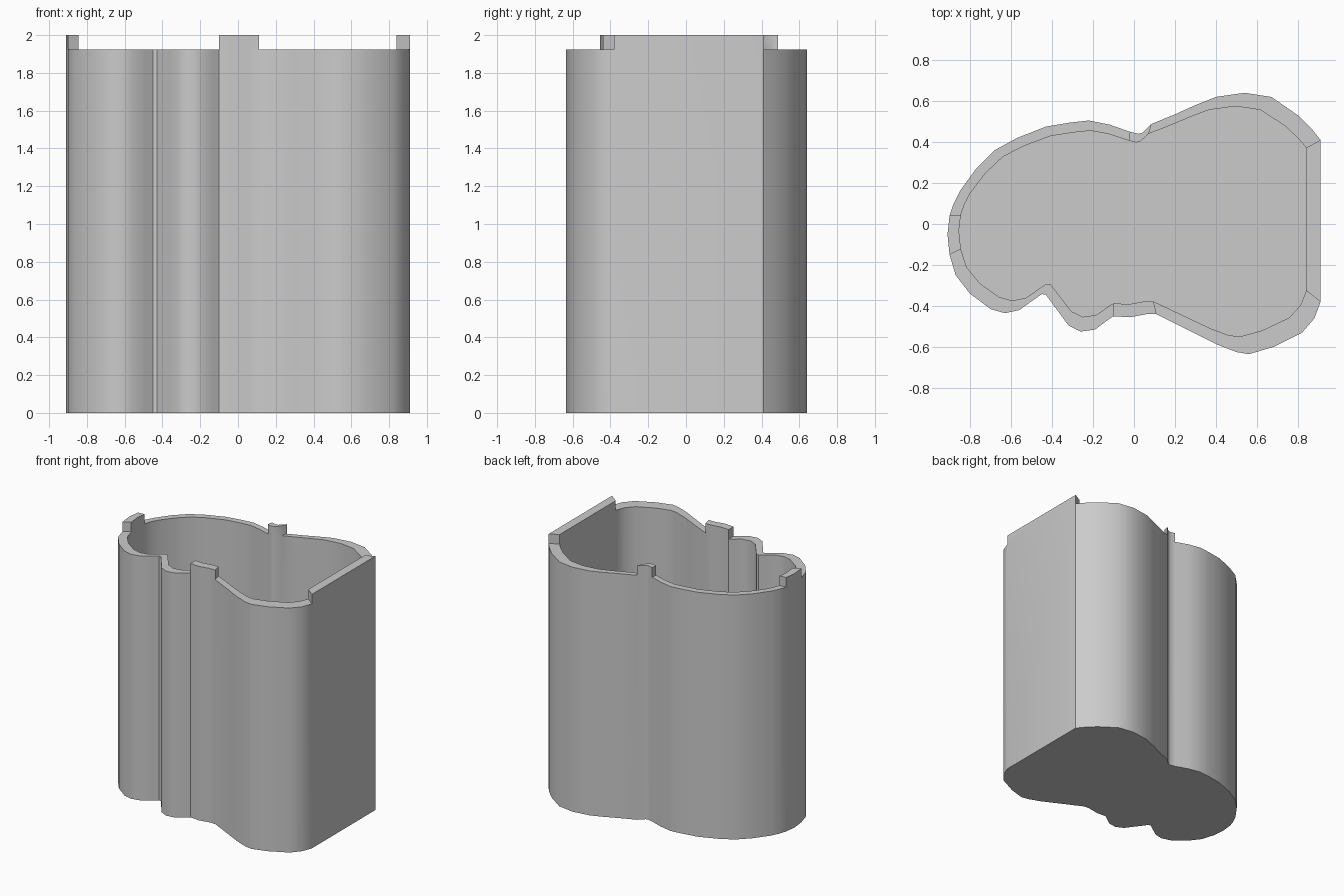
import bpy, bmesh, math
from mathutils import Vector

cube = bpy.data.objects.get("Cube")
if cube:
    bpy.data.objects.remove(cube, do_unlink=True)

RIM, TAB_TOP, FLOOR = 1.925, 2.0, 0.07

# Outline sections, counter-clockwise: (carries a raised tab, points)
SECTIONS = [
    (True, [(.91, -.38)]),                                    # flat right wall
    (False, [(.91, .41), (.87, .46), (.8, .53), (.67, .62), (.54, .64),
             (.4, .62), (.3, .58), (.2, .535)]),              # back lobe
    (True, [(.085, .488), (.04, .445), (.02, .44)]),          # back notch
    (False, [(-.02, .45), (-.12, .485), (-.22, .505), (-.31, .495),
             (-.43, .475), (-.57, .42), (-.68, .36), (-.77, .27),
             (-.85, .16), (-.88, .1)]),                       # long back curve
    (True, [(-.9, .04), (-.91, -.05)]),                       # narrow end
    (False, [(-.9, -.15), (-.87, -.25), (-.8, -.34), (-.7, -.415),
             (-.63, -.435), (-.56, -.42), (-.49, -.37), (-.45, -.342),
             (-.43, -.345), (-.36, -.44), (-.32, -.495), (-.26, -.525),
             (-.19, -.515), (-.13, -.47)]),                   # front bumps
    (True, [(-.1, -.45), (-.02, -.455), (.06, -.44)]),        # front saddle
    (False, [(.11, -.44), (.3, -.535), (.41, -.59), (.5, -.625),
             (.56, -.635), (.68, -.6), (.82, -.53), (.88, -.46)]),  # front lobe
]


def inner(p):
    """Cavity outline: the outer outline scaled inward."""
    return p[0] * .931 - .007, p[1] * .882 + .01


def ring(bm, points, z):
    return [bm.verts.new((x, y, z)) for x, y in points]


def bridge(bm, a, b):
    n = len(a)
    return [bm.faces.new((a[i], a[(i + 1) % n], b[(i + 1) % n], b[i]))
            for i in range(n)]


outline = [p for _, points in SECTIONS for p in points]
has_tab = [tab for tab, points in SECTIONS for _ in points]
cavity = [inner(p) for p in outline]

# Hollow body: base, outer wall, rim, inner wall, floor
bm = bmesh.new()
base = ring(bm, outline, 0)
outer_rim = ring(bm, outline, RIM)
inner_rim = ring(bm, cavity, RIM)
floor = ring(bm, cavity, FLOOR)
bm.faces.new(base[::-1])
bridge(bm, base, outer_rim)
rim_faces = bridge(bm, outer_rim, inner_rim)
bridge(bm, inner_rim, floor)
bm.faces.new(floor)

# Raised tabs on the rim
tab_faces = [f for f, tab in zip(rim_faces, has_tab) if tab]
raised = bmesh.ops.extrude_face_region(bm, geom=tab_faces)["geom"]
bmesh.ops.translate(bm, vec=Vector((0, 0, TAB_TOP - RIM)),
                    verts=[g for g in raised if isinstance(g, bmesh.types.BMVert)])
old = [f for f in tab_faces if f.is_valid]
if old:
    bmesh.ops.delete(bm, geom=old, context="FACES")
bmesh.ops.recalc_face_normals(bm, faces=bm.faces)

mesh = bpy.data.meshes.new("container_body")
bm.to_mesh(mesh)
bm.free()
body = bpy.data.objects.new("container_body", mesh)
bpy.context.collection.objects.link(body)

# Plain grey material
grey = bpy.data.materials.new("plain_grey")
grey.use_nodes = True
colour = (.6, .6, .6, 1)
grey.diffuse_color = colour
grey.node_tree.nodes["Principled BSDF"].inputs["Base Color"].default_value = colour
mesh.materials.append(grey)

# Smooth curved walls, crisp rim and corners
bpy.ops.object.select_all(action="DESELECT")
body.select_set(True)
bpy.context.view_layer.objects.active = body
bpy.ops.object.shade_smooth_by_angle(angle=math.radians(35))
